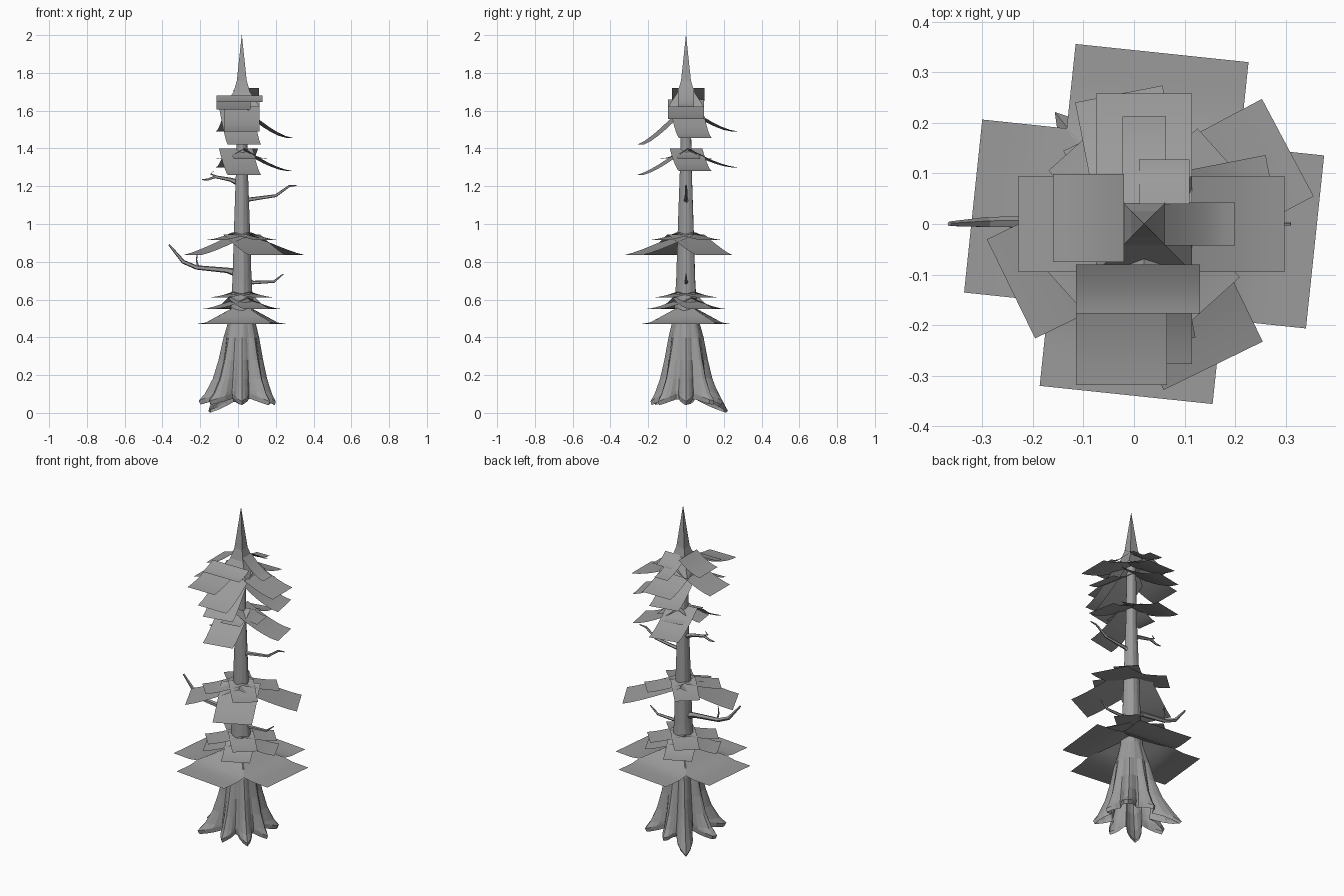
import bpy, bmesh, math
from mathutils import Vector

if "Cube" in bpy.data.objects:
    bpy.data.objects.remove(bpy.data.objects["Cube"])

grey = bpy.data.materials.new("plain grey")
grey.use_nodes = True
grey.diffuse_color = (0.33, 0.33, 0.33, 1)
grey.node_tree.nodes["Principled BSDF"].inputs["Base Color"].default_value = (0.33, 0.33, 0.33, 1)
CX = 0.02  # trunk axis


def finish(name, bm, smooth=False):
    mesh = bpy.data.meshes.new(name)
    bm.to_mesh(mesh)
    bm.free()
    mesh.materials.append(grey)
    obj = bpy.data.objects.new(name, mesh)
    bpy.context.collection.objects.link(obj)
    if smooth:
        for p in mesh.polygons:
            p.use_smooth = True
    return obj


def loft(name, rings, closed_loop=True, cap=False):
    """Bridge a list of equally long rows of points."""
    bm = bmesh.new()
    rows = [[bm.verts.new(p) for p in ring] for ring in rings]
    n = len(rows[0])
    for a, b in zip(rows, rows[1:]):
        for i in range(n if closed_loop else n - 1):
            j = (i + 1) % n
            bm.faces.new((a[i], a[j], b[j], b[i]))
    if cap:
        bm.faces.new(rows[0][::-1])
        bm.faces.new(rows[-1])
    return finish(name, bm, not closed_loop)


# Trunk with flared root lobes, open underneath between the roots
LOBES = [0.0, 0.75, 1.6, 2.24, 3.1, 3.9, 4.7, 5.5]
REACH = [0.18, 0.22, 0.2, 0.285, 0.24, 0.25, 0.19, 0.21]


def trunk_ring(z, core, flare, sides=56):
    ring = []
    for i in range(sides):
        t = math.tau * i / sides
        r, lobe, low = core * (1 + 0.07 * math.cos(5 * t + 1)), 0, 0
        for a, reach in zip(LOBES, REACH):
            d = abs((t - a + math.pi) % math.tau - math.pi)
            w = max(0, 1 - d / 0.38)
            r = max(r, core + (reach - core) * flare * w ** 0.8)
            lobe = max(lobe, w)
            if reach > 0.26:
                low = max(low, w ** 0.6)
        lift = (0.045 * (1 - lobe) - 0.05 * low) * flare ** 3
        ring.append((CX + r * math.cos(t), r * math.sin(t), max(0, z + lift)))
    return ring


profile = [(0.04, 0.1, 0.93), (0.06, 0.105, 1), (0.1, 0.11, 0.72), (0.18, 0.104, 0.4),
           (0.28, 0.094, 0.22), (0.4, 0.082, 0.1), (0.52, 0.06, 0), (0.7, 0.049, 0),
           (1.0, 0.04, 0), (1.3, 0.03, 0), (1.7, 0.024, 0)]
loft("trunk", [trunk_ring(*p) for p in profile])

# Pointed four-sided crown
square = [(-1, -1), (1, -1), (1, 1), (-1, 1)]
crown = [(1.62, 0.095), (1.7, 0.043), (1.76, 0.026), (2.0, 0.0005)]
loft("crown_spike", [[(CX + h * x, h * y, z) for x, y in square] for z, h in crown])


def frond(name, angle, reach, half, root, tip, offset=0.0, power=1.6, start=0.0,
          flat=1.0, mitre=False):
    """Drooping sheet, level beyond the flat fraction; a mitred one narrows to its root."""
    a = math.radians(angle)
    out, side = Vector((math.cos(a), math.sin(a), 0)), Vector((-math.sin(a), math.cos(a), 0))
    rows = []
    for i in range(7):
        u = i / 6
        d = start + (reach - start) * u
        width = min(half, d + 0.005) if mitre else half
        row = []
        for v in (-1, 0, 1):
            p = out * d + side * (offset + width * v)
            p.x += CX
            p.z = tip + (root - tip) * max(0, 1 - u / flat) ** power
            row.append(p)
        rows.append(row)
    loft(name, rows, closed_loop=False)


def tier(name, angle, reach, half, root, tip, **kw):
    for k in range(4):
        frond(f"{name}_{k + 1}", angle + 90 * k, reach, half, root, tip, **kw)


# Skirt and lower frond tiers
tier("skirt_frond", -6, 0.34, 0.172, 0.58, 0.47, power=1.05, flat=0.55, mitre=True)
tier("low_frond", 26, 0.2, 0.08, 0.61, 0.55)
tier("low_top_frond", 42, 0.19, 0.07, 0.64, 0.61)

# Middle tier: three large fronds under four small ones
for name, angle, reach in (("left", 28, 0.322), ("right", 206, 0.293), ("front", 296, 0.312)):
    frond("middle_frond_" + name, angle, reach, 0.109, 0.945, 0.835, power=1.2)
tier("middle_top_frond", 42, 0.205, 0.07, 0.955, 0.915)

# Two slightly turned upper tiers of three fronds
for name, root, tips in (("upper_frond", 1.4, (1.28, 1.3, 1.26)),
                         ("high_frond", 1.62, (1.455, 1.49, 1.42))):
    frond(name + "_left", 11, 0.262, 0.088, root, tips[0], power=1.5)
    frond(name + "_back", 101, 0.262, 0.088, root, tips[1], power=1.5)
    frond(name + "_front", 281, 0.24, 0.09, root, tips[2], power=1.3, offset=-0.033)
tier("upper_small_frond", 8, 0.13, 0.06, 1.395, 1.345)

# Square-set tier above them
for name, angle, reach, tip in (("left", 0, 0.278, 1.555), ("back", 90, 0.258, 1.555),
                                ("right", 180, 0.248, 1.555), ("front", 270, 0.277, 1.49)):
    frond("square_frond_" + name, angle, reach, 0.095, 1.66, tip, power=1.4)

# Small fronds below the crown
frond("top_frond_left", 0, 0.18, 0.043, 1.72, 1.62, start=0.04)
frond("top_frond_back", 90, 0.213, 0.043, 1.71, 1.64, start=0.04)
frond("top_frond_back_wide", 90, 0.128, 0.05, 1.72, 1.67, offset=-0.04, start=0.04)
frond("top_frond_right", 180, 0.18, 0.087, 1.72, 1.65, offset=-0.012, start=0.04)
frond("top_frond_front_wide", 270, 0.177, 0.123, 1.68, 1.645, offset=-0.012, start=0.08)
frond("top_frond_front", 270, 0.318, 0.09, 1.67, 1.605, offset=-0.045, start=0.08)


def branch(name, points):
    """Tapering bare branch; points are (x, y, z, radius)."""
    rings = []
    for i, (x, y, z, r) in enumerate(points):
        p = Vector((x, y, z))
        a, b = points[max(i - 1, 0)], points[min(i + 1, len(points) - 1)]
        d = (Vector(b[:3]) - Vector(a[:3])).normalized()
        s = Vector((0, 1, 0))
        s = (s - d * s.dot(d)).normalized()
        t = d.cross(s)
        rings.append([p + r * (s * math.cos(k * math.tau / 5) + t * math.sin(k * math.tau / 5))
                      for k in range(5)])
    loft(name, rings, cap=True)


# Bare branches
branch("large_right_branch", [(0, 0, 0.74, 0.024), (-0.06, 0, 0.755, 0.015), (-0.22, 0.003, 0.77, 0.012),
                              (-0.29, 0.003, 0.8, 0.011), (-0.365, 0, 0.89, 0.005)])
branch("large_branch_twig", [(-0.21, 0, 0.77, 0.006), (-0.22, 0, 0.81, 0.004), (-0.215, 0, 0.85, 0.002)])
branch("low_left_branch", [(0.02, 0, 0.72, 0.018), (0.08, 0, 0.69, 0.01), (0.19, 0, 0.695, 0.007),
                           (0.24, 0, 0.735, 0.003)])
branch("upper_left_branch", [(0.02, 0, 1.1, 0.02), (0.06, 0, 1.13, 0.011), (0.2, 0, 1.15, 0.008),
                             (0.27, 0, 1.2, 0.006), (0.31, 0, 1.205, 0.003)])
branch("upper_right_branch", [(0.02, 0, 1.21, 0.02), (-0.04, 0, 1.235, 0.011), (-0.12, 0, 1.25, 0.008),
                              (-0.16, 0, 1.235, 0.006), (-0.19, 0, 1.235, 0.003)])
branch("upper_right_twig", [(-0.11, 0, 1.25, 0.006), (-0.145, 0, 1.265, 0.004), (-0.13, 0, 1.28, 0.002)])
